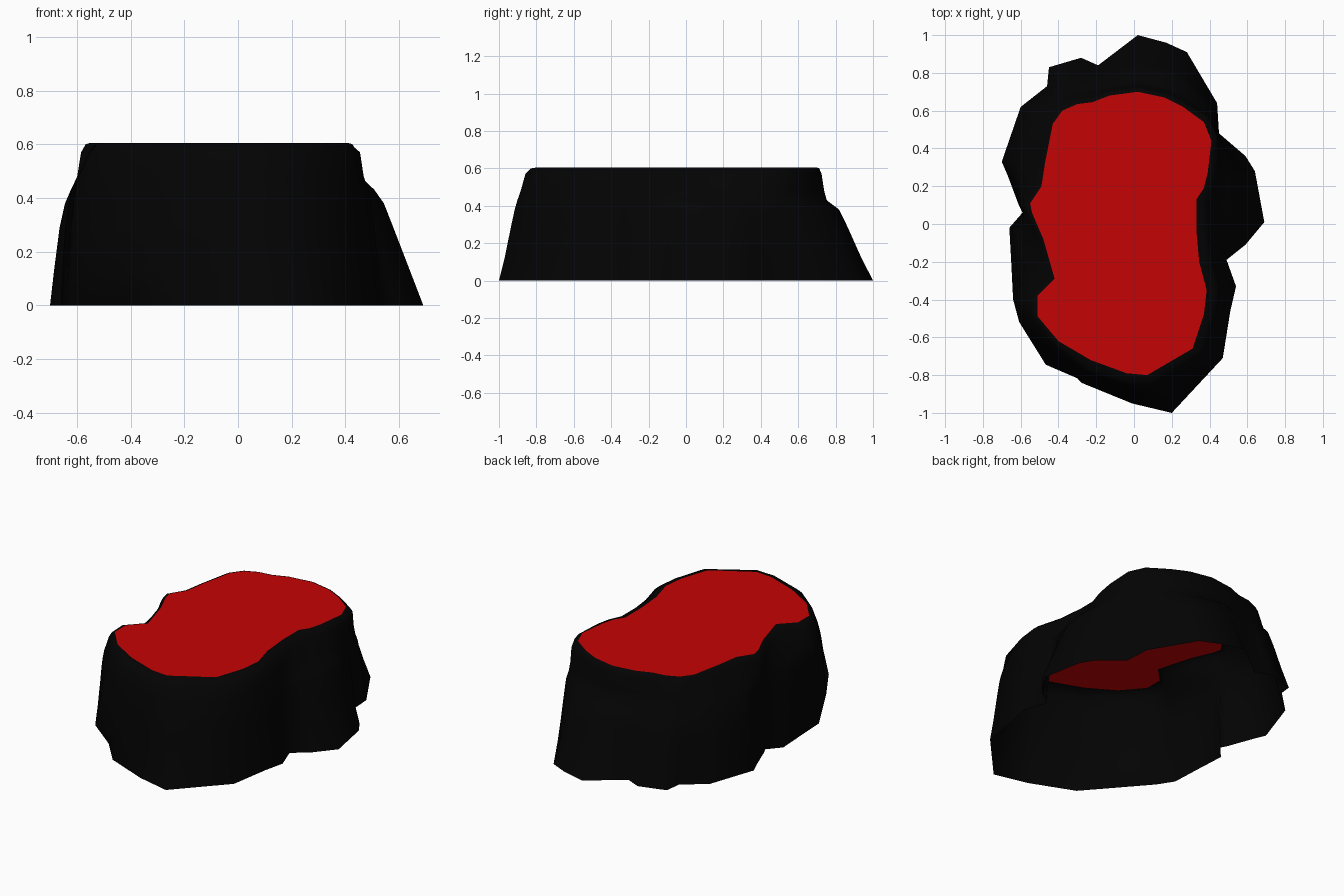
import bpy, bmesh
from mathutils import Vector

if "Cube" in bpy.data.objects:
    bpy.data.objects.remove(bpy.data.objects["Cube"])

# Matching outlines, counted clockwise from the back: widest edge and red top
BASE = [(.02,1),(.17,.96),(.28,.91),(.44,.64),(.45,.48),(.59,.36),(.64,.28),(.69,.01),
        (.59,-.11),(.49,-.19),(.54,-.33),(.51,-.46),(.47,-.71),(.20,-1),(-.01,-.95),
        (-.28,-.84),(-.47,-.75),(-.61,-.52),(-.64,-.4),(-.65,-.2),(-.66,-.02),(-.59,.06),
        (-.61,.1),(-.67,.26),(-.70,.33),(-.60,.62),(-.46,.73),(-.45,.83),(-.28,.88),(-.19,.84)]
TOP = [(.02,.70),(.16,.67),(.26,.62),(.37,.54),(.41,.44),(.39,.27),(.37,.19),(.33,.13),
       (.33,-.03),(.345,-.2),(.385,-.35),(.37,-.48),(.31,-.66),(.07,-.80),(-.04,-.79),
       (-.23,-.72),(-.40,-.62),(-.51,-.49),(-.51,-.38),(-.42,-.29),(-.48,-.08),(-.54,.06),
       (-.55,.11),(-.49,.2),(-.47,.33),(-.43,.53),(-.38,.60),(-.30,.635),(-.22,.645),(-.13,.68)]

# Values per side: right, left, back, front
RIM_WIDTH = (.07, .035, .025, .07)
# How far each mid ring has leaned from widest edge to rim, by height
LEAN = {.13: (.17, .04, .24, .23), .29: (.38, .11, .50, .46), .38: (.50, .20, .66, .60),
        .43: (.62, .28, .90, .70), .48: (.85, .42, .95, .82)}
# Front left corner: tucked in at the ground, steeper near the rim
CORNER = {16: .10, 17: .05}


def material(name, color):
    m = bpy.data.materials.new(name)
    m.diffuse_color = color
    m.use_nodes = True
    m.node_tree.nodes["Principled BSDF"].inputs["Base Color"].default_value = m.diffuse_color
    return m


def by_side(p, row):
    """Blend the four side values by the direction of p."""
    d = p.normalized()
    return (row[0] if d.x > 0 else row[1]) * d.x ** 2 + (row[2] if d.y > 0 else row[3]) * d.y ** 2


base = [Vector(p) for p in BASE]
top = [Vector(p) for p in TOP]
# Rim under a small bevel, and a narrow dark border around the red top
rim = [t + (b - t).normalized() * (.035 if i in CORNER else by_side(b, RIM_WIDTH))
       for i, (b, t) in enumerate(zip(base, top))]
border = [t.lerp(r, .5) for t, r in zip(top, rim)]
ground = [b * (1 - CORNER.get(i, 0)) for i, b in enumerate(base)]

levels = [(0, ground)]
for z, row in LEAN.items():
    levels.append((z, [b.lerp(r, by_side(b, row) * (.3 if i in CORNER and z < .2 else 1))
                       for i, (b, r) in enumerate(zip(base, rim))]))
levels += [(.57, rim), (.60, border), (.605, top)]

# Hollow rock shell, open underneath
bm = bmesh.new()
rings = [[bm.verts.new((p.x, p.y, z)) for p in pts] for z, pts in levels]
n = len(base)
for lo, hi in zip(rings, rings[1:]):
    for i in range(n):
        j = (i + 1) % n
        bm.faces.new((lo[j], lo[i], hi[i], hi[j]))
cap = bm.faces.new(rings[-1][::-1])
cap.material_index = 1
bmesh.ops.triangulate(bm, faces=[cap])

mesh = bpy.data.meshes.new("rock_shell")
bm.to_mesh(mesh)
bm.free()
mesh.materials.append(material("black_rock", (.001, .001, .001, 1)))
mesh.materials.append(material("red_top", (.56, .001, .001, 1)))
rock = bpy.data.objects.new("rock_shell", mesh)
bpy.context.collection.objects.link(rock)

# Soft rock sides, flat red top
bpy.context.view_layer.objects.active = rock
rock.select_set(True)
bpy.ops.object.shade_smooth_by_angle(angle=1.2)
for f in mesh.polygons:
    if f.material_index == 1:
        f.use_smooth = False
